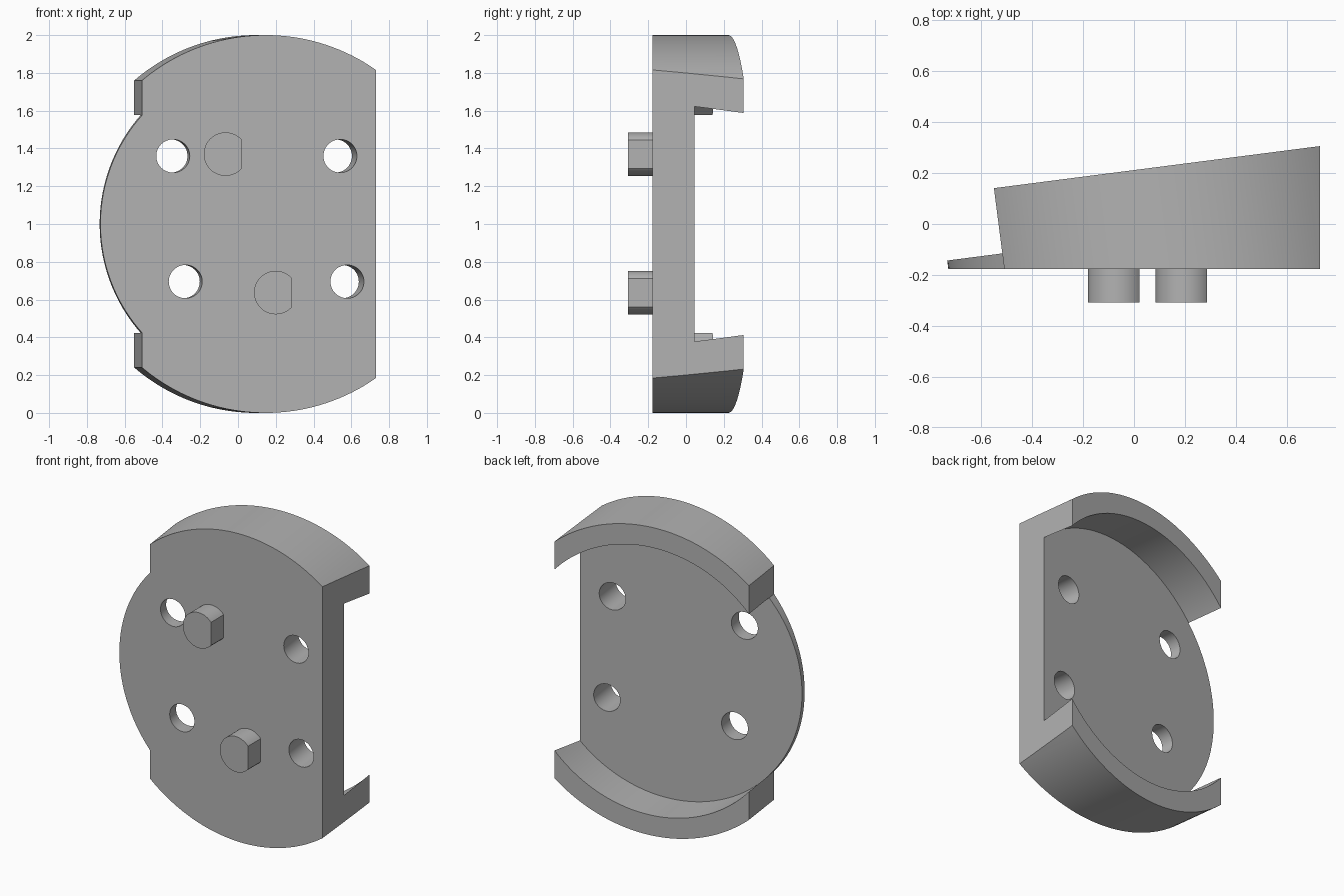
import bpy, bmesh
from math import atan, acos, cos, sin, pi
from mathutils import Matrix, Vector

cube = bpy.data.objects.get("Cube")
if cube:
    bpy.data.objects.remove(cube)

FRONT, CENTRE_X, SIDE = -0.177, 0.147, 0.73
TILT = atan(0.129)

grey = bpy.data.materials.new("plain grey")
grey.use_nodes = True
colour = (0.45, 0.45, 0.45, 1)
grey.diffuse_color = colour
grey.node_tree.nodes["Principled BSDF"].inputs["Base Color"].default_value = colour


def frame(x, z, tilt=0.0, y=FRONT):
    """Local z points to the back, leaning to the right by the tilt."""
    c, s = cos(tilt), sin(tilt)
    axes = Matrix(((c, 0, -s), (s, 0, c), (0, -1, 0))).to_4x4()
    return Matrix.Translation((x, y, z)) @ axes


def round_profile(r, flat=None, turn=0.0, steps=128):
    """Circle, or a circle with one flat at the given distance."""
    if flat is None:
        return [(r * cos(2 * pi * i / steps), r * sin(2 * pi * i / steps)) for i in range(steps)]
    a = acos(flat / r)
    angles = [turn + a + (2 * pi - 2 * a) * i / steps for i in range(steps + 1)]
    return [(r * cos(t), r * sin(t)) for t in angles]


def prism(name, profile, low, high, matrix):
    bm = bmesh.new()
    base = bm.faces.new([bm.verts.new((x, y, low)) for x, y in profile])
    top = bmesh.ops.extrude_face_region(bm, geom=[base])["geom"]
    bmesh.ops.translate(bm, vec=Vector((0, 0, high - low)),
                        verts=[v for v in top if isinstance(v, bmesh.types.BMVert)])
    bmesh.ops.transform(bm, matrix=matrix, verts=bm.verts)
    bmesh.ops.recalc_face_normals(bm, faces=bm.faces)
    mesh = bpy.data.meshes.new(name)
    bm.to_mesh(mesh)
    bm.free()
    mesh.materials.append(grey)
    obj = bpy.data.objects.new(name, mesh)
    bpy.context.collection.objects.link(obj)
    return obj


def combine(target, other, operation):
    mod = target.modifiers.new(operation, "BOOLEAN")
    mod.object, mod.operation, mod.solver = other, operation, "EXACT"
    bpy.context.view_layer.objects.active = target
    bpy.ops.object.modifier_apply(modifier=mod.name)
    bpy.data.objects.remove(other)


def smooth(obj):
    bpy.ops.object.select_all(action="DESELECT")
    obj.select_set(True)
    bpy.context.view_layer.objects.active = obj
    bpy.ops.object.shade_smooth_by_angle(angle=pi / 6)


# Leaning round housing with a flat side, joined to the smaller disc
lean = frame(CENTRE_X, 1, TILT)
housing = prism("housing", round_profile(1, 0.65, pi), -0.4, 0.404, lean)
combine(housing, prism("disc", round_profile(0.868), -0.4, 0.25, lean), "UNION")

# Pocket that leaves the upper and lower rims
combine(housing, prism("pocket", round_profile(0.869), 0.146, 0.8, lean), "DIFFERENCE")

# Upright front and left side faces
block = [(-2, -2), (SIDE, -2), (SIDE, 2), (-2, 2)]
combine(housing, prism("trim", block, 0, 2, frame(0, 1)), "INTERSECT")

# Four leaning screw holes
for x, z in ((-0.344, 1.36), (0.541, 1.36), (-0.278, 0.695), (0.578, 0.695)):
    hole = prism("hole", round_profile(0.088, steps=48), -0.3, 0.6, frame(x, z, TILT))
    combine(housing, hole, "DIFFERENCE")
smooth(housing)

# Two locating pegs, each with a flat
for name, x, z in (("upper_peg", -0.066, 1.37), ("lower_peg", 0.2, 0.637)):
    smooth(prism(name, round_profile(0.115, 0.087, steps=48), -0.13, 0.005, frame(x, z)))
